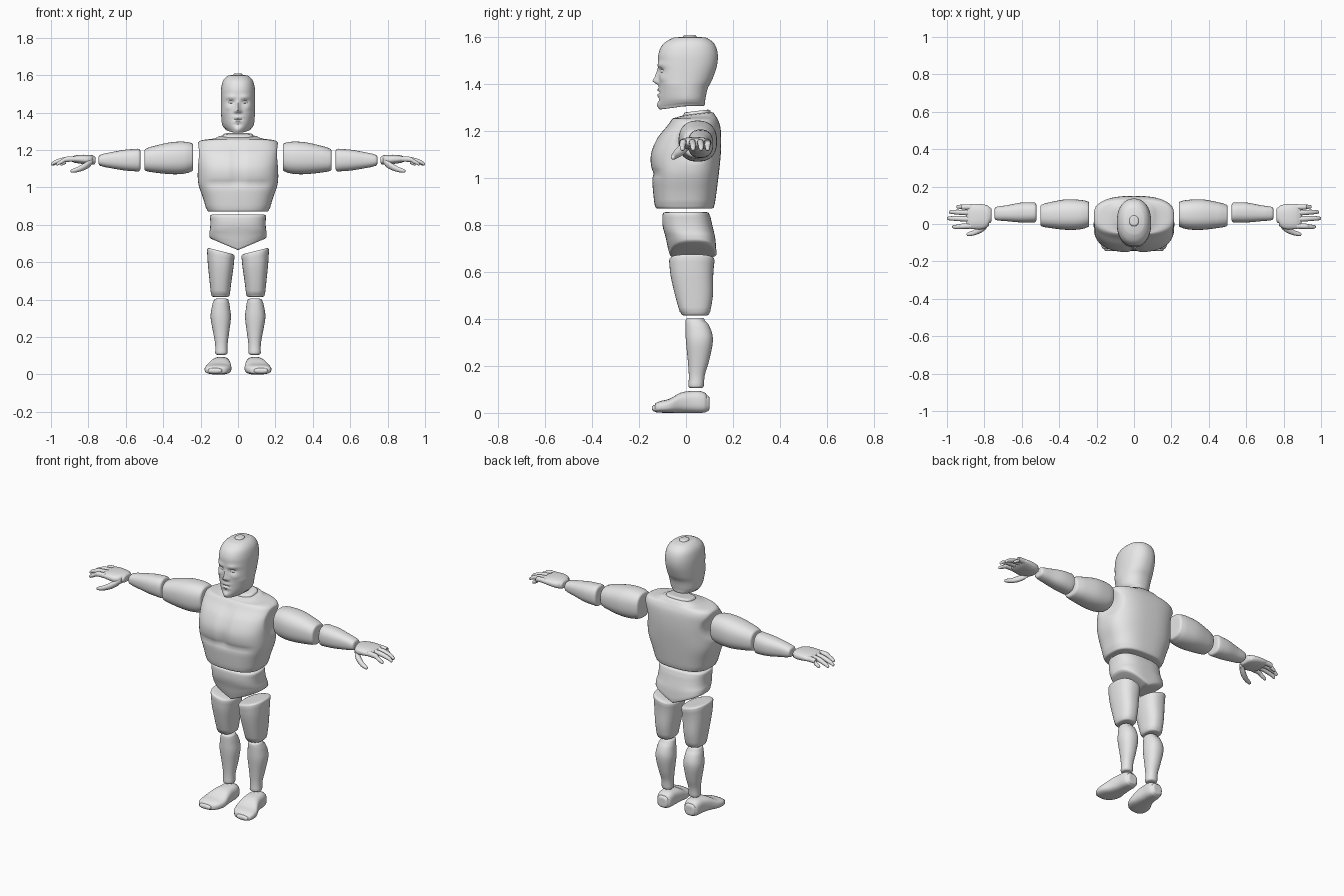
import bpy, bmesh, math
from mathutils import Vector
from mathutils.bvhtree import BVHTree

default = bpy.data.objects.get("Cube")
if default:
    bpy.data.objects.remove(default)


def material(name, value):
    mat = bpy.data.materials.new(name)
    mat.use_nodes = True
    colour = (value, value, value, 1)
    mat.diffuse_color = colour
    mat.node_tree.nodes["Principled BSDF"].inputs["Base Color"].default_value = colour
    return mat


GREY = material("light grey", 0.8)
WHITE = material("white", 1)


def finish(obj, mat):
    obj.data.materials.append(mat)
    bpy.ops.object.select_all(action="DESELECT")
    obj.select_set(True)
    bpy.context.view_layer.objects.active = obj
    bpy.ops.object.shade_smooth_by_angle(angle=math.radians(50))
    return obj


def smooth_sections(rings, steps):
    """Catmull-Rom interpolation between the key sections."""
    last = len(rings) - 1
    result = []
    for i in range(last):
        keys = [rings[min(max(i + k, 0), last)] for k in (-1, 0, 1, 2)]
        for step in range(steps):
            u = step / steps
            result.append(tuple(
                b + u * (c - a + u * (2 * a - 5 * b + 4 * c - d + u * (3 * (b - c) + d - a))) / 2
                for a, b, c, d in zip(*keys)))
    return result + [tuple(rings[-1])]


def rounded_end(section, edge, inward):
    """Sections from the middle of a cap round its rim to the wall."""
    t, a0, a1, b0, b1 = section
    result = []
    for scale in (0.33, 0.66):
        am, bm = (a0 + a1) / 2, (b0 + b1) / 2
        ah, bh = ((a1 - a0) / 2 - edge) * scale, ((b1 - b0) / 2 - edge) * scale
        result.append((t, am - ah, am + ah, bm - bh, bm + bh))
    for k in range(4):
        angle = k * math.pi / 6
        s = edge * (1 - math.sin(angle))
        depth = inward * edge * (1 - math.cos(angle))
        result.append((t + depth, a0 + s, a1 - s, b0 + s, b1 - s))
    return result


PLACE = {"z": lambda t, a, b: Vector((a, b, t)),
         "x": lambda t, a, b: Vector((t, a, b)),
         "y": lambda t, a, b: Vector((a, t, b))}


def loft(name, rings, axis="z", power=2.4, sides=40, edge=0.012, side=1, shape=None, steps=4):
    """Body through sections (position, a min, a max, b min, b max)."""
    body = smooth_sections(rings, steps)
    low, high = body[0], body[-1]
    middle = [s for s in body if low[0] + edge * 1.2 < s[0] < high[0] - edge * 1.2]
    sections = rounded_end(low, edge, 1) + middle + rounded_end(high, edge, -1)[::-1]
    bm = bmesh.new()

    def vert(t, a, b):
        co = PLACE[axis](t, a, b)
        if shape:
            shape(co)
        co.x *= side
        return bm.verts.new(co)

    loops = []
    for t, a0, a1, b0, b1 in sections:
        loop = []
        for k in range(sides):
            angle = math.tau * k / sides
            c, s = math.cos(angle), math.sin(angle)
            c = math.copysign(abs(c) ** (2 / power), c)
            s = math.copysign(abs(s) ** (2 / power), s)
            loop.append(vert(t, (a0 + a1 + (a1 - a0) * c) / 2, (b0 + b1 + (b1 - b0) * s) / 2))
        loops.append(loop)
    for p, q in zip(loops, loops[1:]):
        for k in range(sides):
            n = (k + 1) % sides
            bm.faces.new((p[k], p[n], q[n], q[k]))
    for loop, (t, a0, a1, b0, b1) in ((loops[0], low), (loops[-1], high)):
        centre = vert(t, (a0 + a1) / 2, (b0 + b1) / 2)
        for k in range(sides):
            bm.faces.new((loop[k], loop[(k + 1) % sides], centre))
    bmesh.ops.recalc_face_normals(bm, faces=bm.faces)
    mesh = bpy.data.meshes.new(name)
    bm.to_mesh(mesh)
    bm.free()
    obj = bpy.data.objects.new(name, mesh)
    bpy.context.collection.objects.link(obj)
    return finish(obj, GREY)


def centred(rings):
    return [(z, -w, w, y0, y1) for z, w, y0, y1 in rings]


def clamp(value):
    return min(max(value, 0), 1)


def bell(value, width):
    return math.exp(-(value / width) ** 2)


# Head: brow, sockets, nose, lips and chin pushed out of the front
FEATURES = [  # x, z, width, height, push
    (.04, 1.482, .03, .011, -.008), (.037, 1.458, .02, .012, .012),
    (0, 1.435, .01, .025, -.014), (0, 1.413, .013, .013, -.02),
    (.014, 1.406, .008, .008, -.008), (.055, 1.425, .018, .014, -.005),
    (0, 1.376, .028, .006, -.008), (0, 1.364, .028, .004, .006),
    (0, 1.352, .022, .006, -.008), (0, 1.335, .03, .007, .006),
    (0, 1.31, .025, .012, -.008)]


def shape_head(co):
    front = clamp(-co.y / .11)
    lower = clamp((1.4 - co.z) / .1)
    side_x = abs(co.x)
    if co.y < -.03:
        co.y += sum(push * bell(side_x - x, w) * bell(co.z - z, h)
                    for x, z, w, h, push in FEATURES)
    co.x *= 1 - .4 * front * lower
    co.z += .015 * (1 - front) * clamp((1.34 - co.z) / .04)


head = loft("head", centred([
    (1.292, .07, -.115, .08), (1.33, .085, -.118, .082), (1.38, .09, -.115, .092),
    (1.42, .091, -.116, .112), (1.48, .092, -.118, .132), (1.53, .09, -.117, .135),
    (1.57, .08, -.098, .122), (1.595, .058, -.06, .092), (1.61, .025, -.012, .045)]),
    power=2.25, sides=96, edge=.008, shape=shape_head, steps=6)

# Eyes: thin plates laid on the face
tree = BVHTree.FromPolygons([v.co for v in head.data.vertices],
                            [p.vertices[:] for p in head.data.polygons])
for label, s in (("left", 1), ("right", -1)):
    spot, normal, _, _ = tree.ray_cast(Vector((s * .037, -1, 1.457)), Vector((0, 1, 0)))
    bpy.ops.mesh.primitive_uv_sphere_add(segments=20, ring_count=10, radius=1, location=spot)
    eye = bpy.context.object
    eye.name = label + "_eye"
    eye.scale = (.018, .008, .004)
    eye.rotation_euler = normal.to_track_quat("Z", "Y").to_euler()
    finish(eye, WHITE)


# Torso: chest groove, chest underside and hollow shoulder sockets
def shape_torso(co):
    if co.y < -.03:
        chest = clamp((co.z - 1) / .04) * clamp((1.24 - co.z) / .05)
        co.y += .014 * bell(co.x, .016) * chest
        co.y += .008 * bell(co.z - 1.02, .015) * clamp((.19 - abs(co.x)) / .05)
    reach = math.hypot(co.y - .035, co.z - 1.155) / .085
    if abs(co.x) > .15 and reach < 1:
        co.x -= math.copysign(.025 * (1 - reach ** 2), co.x)
    co.z += .12 * (co.y - .08) * clamp((co.z - 1.255) / .02)


loft("torso", centred([
    (.87, .166, -.132, .12), (.94, .186, -.14, .13), (1.02, .212, -.146, .14),
    (1.1, .216, -.15, .148), (1.17, .22, -.122, .15), (1.22, .22, -.082, .146),
    (1.25, .2, -.06, .135), (1.264, .125, -.045, .125), (1.29, .082, -.012, .105)]),
    power=2.7, sides=72, shape=shape_torso, steps=5)


# Pelvis: underside drawn down to a point in the middle
def shape_pelvis(co):
    co.z += .42 * abs(co.x) * clamp((.77 - co.z) / .1)


loft("pelvis", centred([
    (.855, .15, -.1, .1), (.8, .148, -.1, .112), (.74, .153, -.085, .125),
    (.665, .153, -.07, .13)][::-1]), power=2.7, sides=56, shape=shape_pelvis)


# Thigh: top slanted to follow the pelvis
def shape_thigh(co):
    co.z += .25 * (co.x - .165) * clamp((co.z - .42) / .25)


THIGH = [(.415, .045, .143, -.022, .1), (.5, .036, .152, -.045, .114),
         (.6, .024, .162, -.066, .116), (.678, .018, .166, -.072, .122)]
SHIN = [(.105, .056, .122, .01, .076), (.16, .056, .122, .012, .08),
        (.22, .048, .132, .008, .098), (.3, .038, .146, 0, .114),
        (.35, .042, .142, -.002, .108), (.405, .05, .13, -.002, .08)]
FOOT = [(-.145, .085, .16, .005, .034), (-.11, .05, .177, .001, .05),
        (-.07, .036, .175, 0, .06), (-.025, .038, .155, 0, .085),
        (.02, .042, .142, 0, .093), (.065, .044, .136, 0, .092), (.1, .055, .125, .006, .075)]
UPPER_ARM = [(.24, -.018, .122, 1.085, 1.238), (.3, -.03, .13, 1.072, 1.245),
             (.38, -.03, .13, 1.072, 1.238), (.5, -.014, .105, 1.087, 1.208)]
FOREARM = [(.522, .008, .115, 1.085, 1.207), (.6, .008, .115, 1.09, 1.202),
           (.68, .015, .1, 1.103, 1.188), (.745, .02, .092, 1.115, 1.175)]
PALM = [(.762, .005, .09, 1.122, 1.17), (.8, -.025, .104, 1.122, 1.174),
        (.85, -.028, .108, 1.128, 1.174), (.895, -.022, .104, 1.136, 1.166)]
FINGERS = {"index": (-.01, -.015, .972), "middle": (.026, .03, 1),
           "ring": (.06, .064, .99), "little": (.09, .092, .95)}


def digit(name, path, side):
    """Finger through (x, y, z, radius) points."""
    rings = [(x, y - r, y + r, z - r, z + r) for x, y, z, r in path]
    loft(name, rings, "x", 2.1, 14, .007, side)


for label, s in (("left", 1), ("right", -1)):
    # Legs
    loft(label + "_thigh", THIGH, side=s, shape=shape_thigh)
    loft(label + "_shin", SHIN, side=s, power=2.2)
    loft(label + "_foot", FOOT, "y", 2.8, side=s)
    # Arms
    loft(label + "_upper_arm", UPPER_ARM, "x", side=s)
    loft(label + "_forearm", FOREARM, "x", side=s)
    # Hand
    loft(label + "_palm", PALM, "x", 2.5, side=s)
    for finger, (base, tip, end) in FINGERS.items():
        half = (base + tip) / 2
        digit(f"{label}_{finger}_finger", [(.865, base, 1.152, .015), (.92, half, 1.15, .014),
              (end - .03, tip, 1.138, .012), (end, tip, 1.125, .009)], s)
    digit(label + "_thumb", [(.775, .005, 1.14, .018), (.815, -.025, 1.115, .02),
          (.86, -.048, 1.095, .014), (.895, -.055, 1.088, .009)], s)
